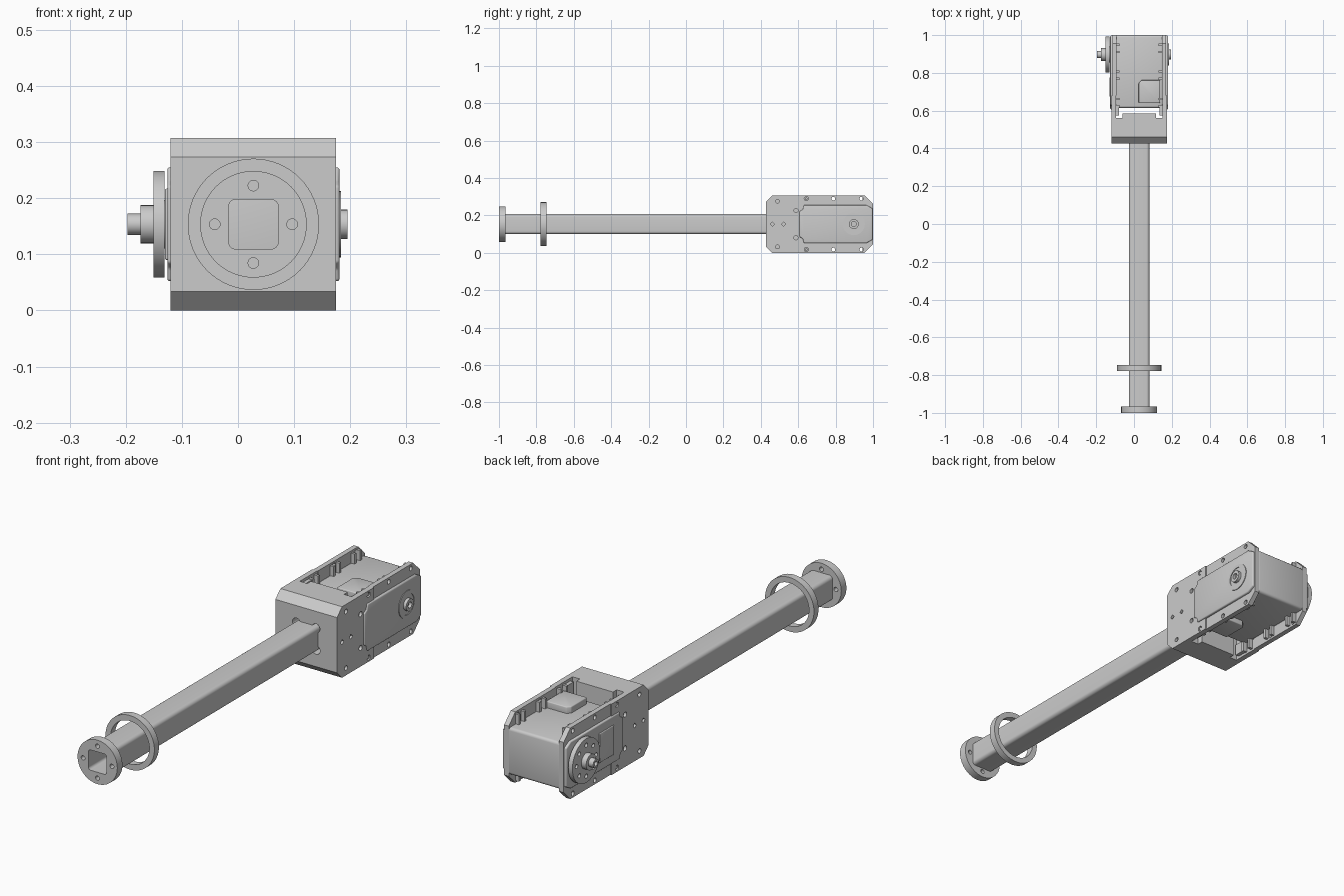
import bpy, bmesh, math
from mathutils import Vector

if "Cube" in bpy.data.objects:
    bpy.data.objects.remove(bpy.data.objects["Cube"])

CX, CZ, H = 0.0275, 0.1535, 0.1475   # main axis and half width of the housing


def circle(u, v, r, n=32):
    return [(u + r * math.cos(2 * math.pi * i / n), v + r * math.sin(2 * math.pi * i / n)) for i in range(n)]


def rect(u0, u1, v0, v1):
    return [(u0, v0), (u1, v0), (u1, v1), (u0, v1)]


def rounded(u, v, h, r, n=6):
    pts = []
    for k, (su, sv) in enumerate([(1, 1), (-1, 1), (-1, -1), (1, -1)]):
        for i in range(n + 1):
            a = math.pi / 2 * (k + i / n)
            pts.append((u + su * (h - r) + r * math.cos(a), v + sv * (h - r) + r * math.sin(a)))
    return pts


def prism(name, polys, axis, a, b, bevel=0):
    """Extrude one or more outlines along an axis, from a to b."""
    place = {'x': lambda u, v, w: (w, u, v), 'y': lambda u, v, w: (u, w, v), 'z': lambda u, v, w: (u, v, w)}[axis]
    bm = bmesh.new()
    for pts in polys:
        lo = [bm.verts.new(place(u, v, a)) for u, v in pts]
        hi = [bm.verts.new(place(u, v, b)) for u, v in pts]
        bm.faces.new(lo)
        bm.faces.new(hi)
        for i in range(len(pts)):
            j = (i + 1) % len(pts)
            bm.faces.new((lo[i], lo[j], hi[j], hi[i]))
    bmesh.ops.recalc_face_normals(bm, faces=bm.faces)
    me = bpy.data.meshes.new(name)
    bm.to_mesh(me)
    bm.free()
    ob = bpy.data.objects.new(name, me)
    bpy.context.collection.objects.link(ob)
    if bevel:
        m = ob.modifiers.new("bevel", 'BEVEL')
        m.width, m.segments, m.limit_method = bevel, 3, 'ANGLE'
        apply(ob, m)
    return ob


def apply(ob, mod):
    bpy.context.view_layer.objects.active = ob
    bpy.ops.object.modifier_apply(modifier=mod.name)


def cut(ob, polys, axis, a, b):
    cutter = prism("cutter", polys, axis, a, b)
    m = ob.modifiers.new("cut", 'BOOLEAN')
    m.operation, m.object, m.solver = 'DIFFERENCE', cutter, 'EXACT'
    apply(ob, m)
    bpy.data.objects.remove(cutter)


def mz(points):
    """Repeat (y, z) points above and below the main axis."""
    return [(y, CZ + s * dz) for y, dz in points for s in (1, -1)]


# square tube with end flange and loose ring
tube = prism("square_tube", [rounded(CX, CZ, 0.054, 0.016)], 'y', -0.966, 0.57)
cut(tube, [rounded(CX, CZ, 0.044, 0.012)], 'y', -1.1, 0.7)
flange = prism("end_flange", [circle(CX, CZ, 0.095, 64)], 'y', -1.0, -0.965)
bolts = [circle(CX + 0.069 * math.cos(k * math.pi / 2), CZ + 0.069 * math.sin(k * math.pi / 2), 0.0095, 20)
         for k in range(4)]
cut(flange, [rounded(CX, CZ, 0.044, 0.012)] + bolts, 'y', -1.1, -0.9)
ring = prism("sliding_ring", [circle(CX, CZ, 0.117, 64)], 'y', -0.778, -0.747)
cut(ring, [circle(CX, CZ, 0.093, 64)], 'y', -0.9, -0.7)

# mounting block: chamfered front, stepped back, socket with relieved corners
F, C = 0.427, 0.034
block = prism("mounting_block", [[(F, C), (F + C, 0), (0.585, 0), (0.585, 0.307), (F + C, 0.307), (F, 0.307 - C)]],
              'x', CX - H, CX + H)
cut(block, [rect(-0.2, CX - 0.088, 0.56, 0.7), rect(CX + 0.088, 0.25, 0.56, 0.7)], 'z', -0.1, 0.4)
cut(block, [rounded(CX, CZ, 0.0555, 0.012)], 'y', 0.3, 0.7)
cut(block, [circle(CX + sx * 0.047, CZ + sz * 0.047, 0.019, 20) for sx in (1, -1) for sz in (1, -1)], 'y', 0.3, 0.7)

# servo body with connector covers above and below
prism("servo_body", [rect(CX - 0.128, CX + 0.128, 0.614, 1.0)], 'z', 0.052, 0.255, 0.012)
for nm, z0, z1 in (("top_connector_cover", 0.24, 0.283), ("bottom_connector_cover", 0.03, 0.07)):
    prism(nm, [[(0.025, 0.64), (0.138, 0.64), (0.138, 0.762), (0.04, 0.762), (0.025, 0.747)]], 'z', z0, z1, 0.004)

for s, side in ((1, "right"), (-1, "left")):
    def X(d):
        return CX + s * d

    # holes in the side of the mounting block
    cut(block, [circle(y, z, 0.010, 16) for y, z in mz([(0.489, 0.122)])]
        + [circle(y, CZ, 0.011, 4) for y in (0.462, 0.522)], 'x', X(H - 0.02), X(H + 0.1))

    # bracket cheek that carries on from the block
    cheek = prism(side + "_bracket_cheek", [rect(0.56, 0.68, 0, 0.307)], 'x', X(H - 0.024), X(H))
    cut(cheek, [circle(y, z, 0.011, 16) for y, z in mz([(0.588, 0.073), (0.643, 0.136)])],
        'x', X(H - 0.012), X(H + 0.1))
    for k, (y, z) in enumerate(mz([(0.643, 0.136)])):
        prism(f"{side}_bracket_screw_{k}", [circle(y, z, 0.007, 12)], 'x', X(H - 0.02), X(H - 0.003))

    # servo side rail with chamfered rear corners
    rail = prism(side + "_servo_rail", [[(0.68, 0), (0.955, 0), (1.0, 0.045), (1.0, 0.262), (0.955, 0.307),
                                         (0.68, 0.307)]], 'x', X(H - 0.027), X(H - 0.005))
    cut(rail, [circle(y, z, 0.010, 16) for y, z in mz([(0.788, 0.136), (0.938, 0.136)])],
        'x', X(H - 0.1), X(H + 0.1))

    # clip ribs on the inner face of the rail, either side of each hole
    ribs = []
    for y in (0.643, 0.788, 0.93):
        for dy in (-0.019, 0.019):
            for z0, z1 in ((0.245, 0.298), (0.009, 0.062)):
                ribs.append(rect(y + dy - 0.006, y + dy + 0.006, z0, z1))
    prism(side + "_rail_ribs", ribs, 'x', X(H - 0.044), X(H - 0.02))

    # mounting ears bridging the gap between block and servo
    prism(side + "_mounting_ears", [rect(0.575, 0.63, 0.245, 0.295), rect(0.575, 0.63, 0.012, 0.062)],
          'x', X(H - 0.04), X(H - 0.02))

    # raised side cover with stepped front corners
    cover = [(0.607, 0.085), (0.625, 0.075), (0.63, 0.052), (0.965, 0.052), (0.997, 0.07)]
    cover += [(y, 2 * CZ - z) for y, z in reversed(cover)]
    prism(side + "_cover", [cover], 'x', X(H - 0.03), X(H + 0.006), 0.005)

# idler shaft on the right
YS = 0.897
seat = prism("idler_seat", [circle(YS, CZ, 0.059, 48)], 'x', 0.17, 0.184)
cut(seat, [circle(YS, CZ, 0.045, 48)], 'x', 0.1815, 0.3)
idler = prism("idler_shaft", [circle(YS, CZ, 0.026)], 'x', 0.17, 0.195)
cut(idler, [circle(YS, CZ, 0.013, 24)], 'x', 0.18, 0.3)

# output horn on the left
prism("horn_collar", [circle(YS, CZ, 0.043, 48)], 'x', -0.14, -0.115)
horn = prism("output_horn", [circle(YS, CZ, 0.095, 64)], 'x', -0.151, -0.131)
cut(horn, [circle(YS + 0.067 * math.cos(k * math.pi / 4), CZ + 0.067 * math.sin(k * math.pi / 4), 0.009, 16)
           for k in range(8)], 'x', -0.3, -0.128)
prism("horn_hub", [circle(YS, CZ, 0.034)], 'x', -0.174, -0.145)
tip = prism("horn_tip", [circle(YS, CZ, 0.019)], 'x', -0.197, -0.17)
cut(tip, [circle(YS, CZ, 0.010, 20)], 'x', -0.3, -0.185)
prism("left_access_panel", [rect(0.675, 0.775, 0.09, 0.217)], 'x', -0.13, -0.115, 0.003)

# smooth round parts, keep hard edges sharp
bpy.ops.object.select_all(action='SELECT')
bpy.ops.object.shade_smooth_by_angle(angle=math.radians(30))
